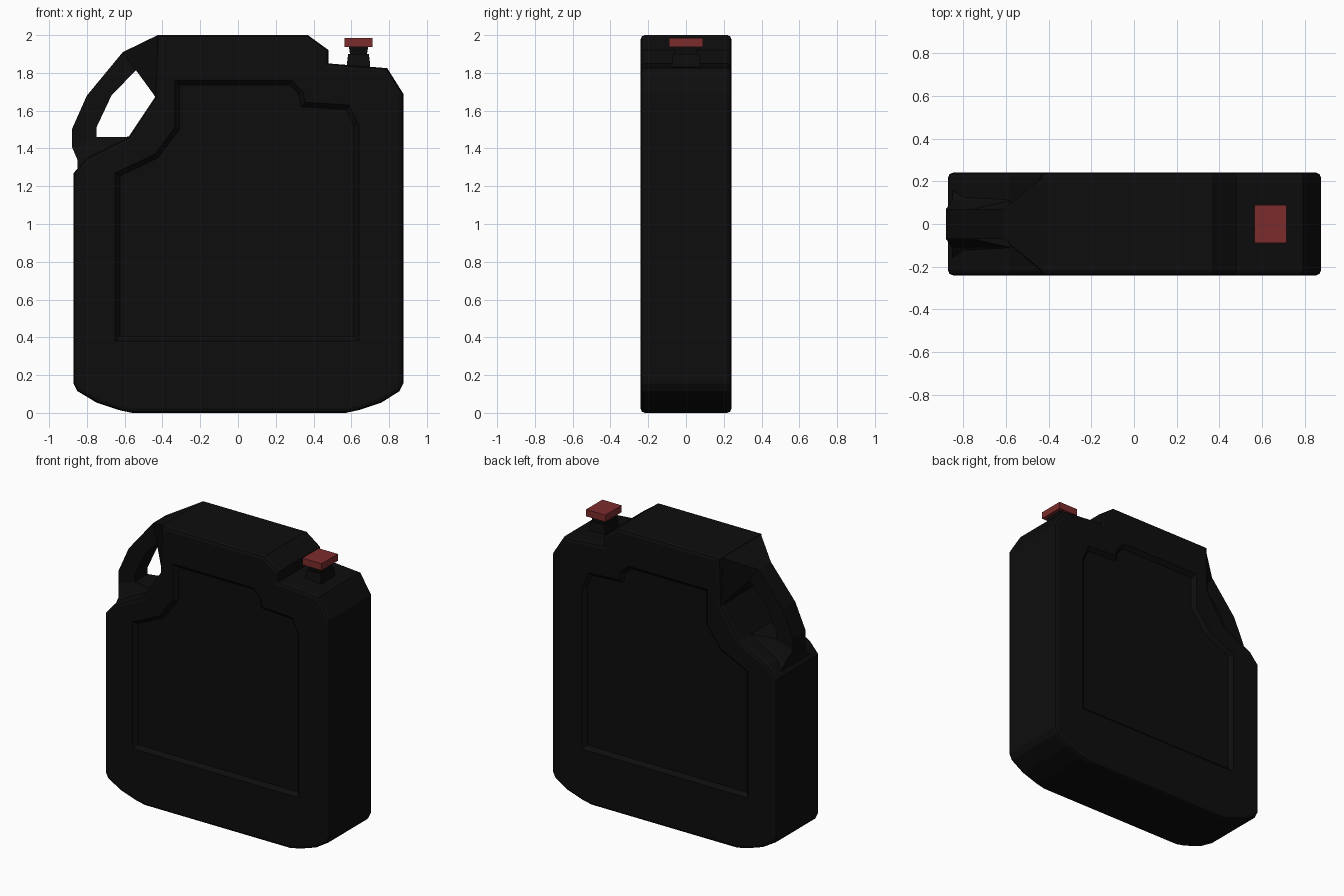
import bpy, bmesh

if "Cube" in bpy.data.objects:
    bpy.data.objects.remove(bpy.data.objects["Cube"])


def material(name, rgb):
    m = bpy.data.materials.new(name)
    m.diffuse_color = (*rgb, 1)
    m.use_nodes = True
    m.node_tree.nodes["Principled BSDF"].inputs["Base Color"].default_value = m.diffuse_color
    return m


BLACK = material("black_plastic", (0.004, 0.004, 0.004))
RED = material("red_plastic", (0.2, 0.025, 0.025))


def finish(bm, name, mat):
    bmesh.ops.recalc_face_normals(bm, faces=bm.faces)
    me = bpy.data.meshes.new(name)
    bm.to_mesh(me)
    bm.free()
    ob = bpy.data.objects.new(name, me)
    bpy.context.collection.objects.link(ob)
    me.materials.append(mat)
    return ob


def prism(profile, y0, y1):
    """Extrude an x,z outline along y."""
    bm = bmesh.new()
    face = bm.faces.new([bm.verts.new((x, y0, z)) for x, z in profile])
    ext = bmesh.ops.extrude_face_region(bm, geom=[face])["geom"]
    for v in ext:
        if isinstance(v, bmesh.types.BMVert):
            v.co.y = y1
    bmesh.ops.recalc_face_normals(bm, faces=bm.faces)
    return bm


def loft(rings, name, mat):
    """Skin a chain of four-point rings and close both ends."""
    bm = bmesh.new()
    vs = [[bm.verts.new(p) for p in r] for r in rings]
    for a, b in zip(vs, vs[1:]):
        for i in range(4):
            j = (i + 1) % 4
            bm.faces.new((a[i], a[j], b[j], b[i]))
    bm.faces.new(vs[0])
    bm.faces.new(vs[-1])
    return finish(bm, name, mat)


# Can body with softened front and back rims
outline = [(-0.56, 0), (0.57, 0), (0.64, 0.015), (0.76, 0.055), (0.855, 0.115),
           (0.875, 0.155), (0.875, 1.69), (0.79, 1.825), (0.48, 1.85),
           (0.48, 1.92), (0.37, 2.0), (-0.43, 2.0), (-0.44, 1.67),
           (-0.58, 1.46), (-0.80, 1.35), (-0.87, 1.27), (-0.87, 0.155),
           (-0.85, 0.115), (-0.75, 0.055), (-0.63, 0.015)]
bm = prism(outline, -0.24, 0.24)
rim = [e for e in bm.edges if abs(e.verts[0].co.y - e.verts[1].co.y) < 1e-4]
bmesh.ops.bevel(bm, geom=rim, offset=0.022, segments=2, profile=0.5, affect='EDGES')
body = finish(bm, "can_body", BLACK)

# Sunken panels on front and back, with sloped walls
panel = [(-0.65, 0.38), (0.64, 0.38), (0.64, 1.52), (0.59, 1.63), (0.355, 1.645),
         (0.345, 1.70), (0.285, 1.76), (-0.335, 1.76), (-0.335, 1.51),
         (-0.44, 1.37), (-0.65, 1.27)]
for s in (-1, 1):
    bm = prism(panel, s * 0.32, s * 0.24)
    inner = [f for f in bm.faces if f.normal.y * s < -0.9]
    bmesh.ops.inset_region(bm, faces=inner, thickness=0.025, depth=0.025,
                           use_even_offset=True)
    cutter = finish(bm, "panel_cutter", BLACK)
    cutter.hide_render = True
    mod = body.modifiers.new("panel", 'BOOLEAN')
    mod.operation = 'DIFFERENCE'
    mod.solver = 'EXACT'
    mod.object = cutter
    bpy.context.view_layer.objects.active = body
    bpy.ops.object.modifier_apply(modifier=mod.name)
    bpy.data.objects.remove(cutter)

# Carry handle, flaring into the body at both ends: outer, inner, half width
sections = [((-0.425, 2.0), (-0.435, 1.67), 0.222),
            ((-0.61, 1.91), (-0.54, 1.815), 0.07),
            ((-0.80, 1.68), (-0.67, 1.68), 0.07),
            ((-0.88, 1.50), (-0.75, 1.51), 0.07),
            ((-0.88, 1.41), (-0.75, 1.46), 0.07),
            ((-0.85, 1.34), (-0.58, 1.462), 0.11),
            ((-0.85, 1.25), (-0.56, 1.40), 0.20)]
loft([[(o[0], -w, o[1]), (o[0], w, o[1]), (i[0], w, i[1]), (i[0], -w, i[1])]
      for o, i, w in sections], "carry_handle", BLACK)


# Stepped square neck and red cap
def square(x, hx, hy, z):
    return [(x - hx, -hy, z), (x + hx, -hy, z), (x + hx, hy, z), (x - hx, hy, z)]


X = 0.638
loft([square(X, 0.062, 0.078, 1.82), square(X, 0.06, 0.074, 1.86),
      square(X, 0.055, 0.07, 1.90), square(X, 0.045, 0.06, 1.90),
      square(X, 0.052, 0.068, 1.945)], "filler_neck", BLACK)
loft([square(X, 0.075, 0.09, 1.937), square(X, 0.075, 0.09, 1.985)], "cap", RED)
